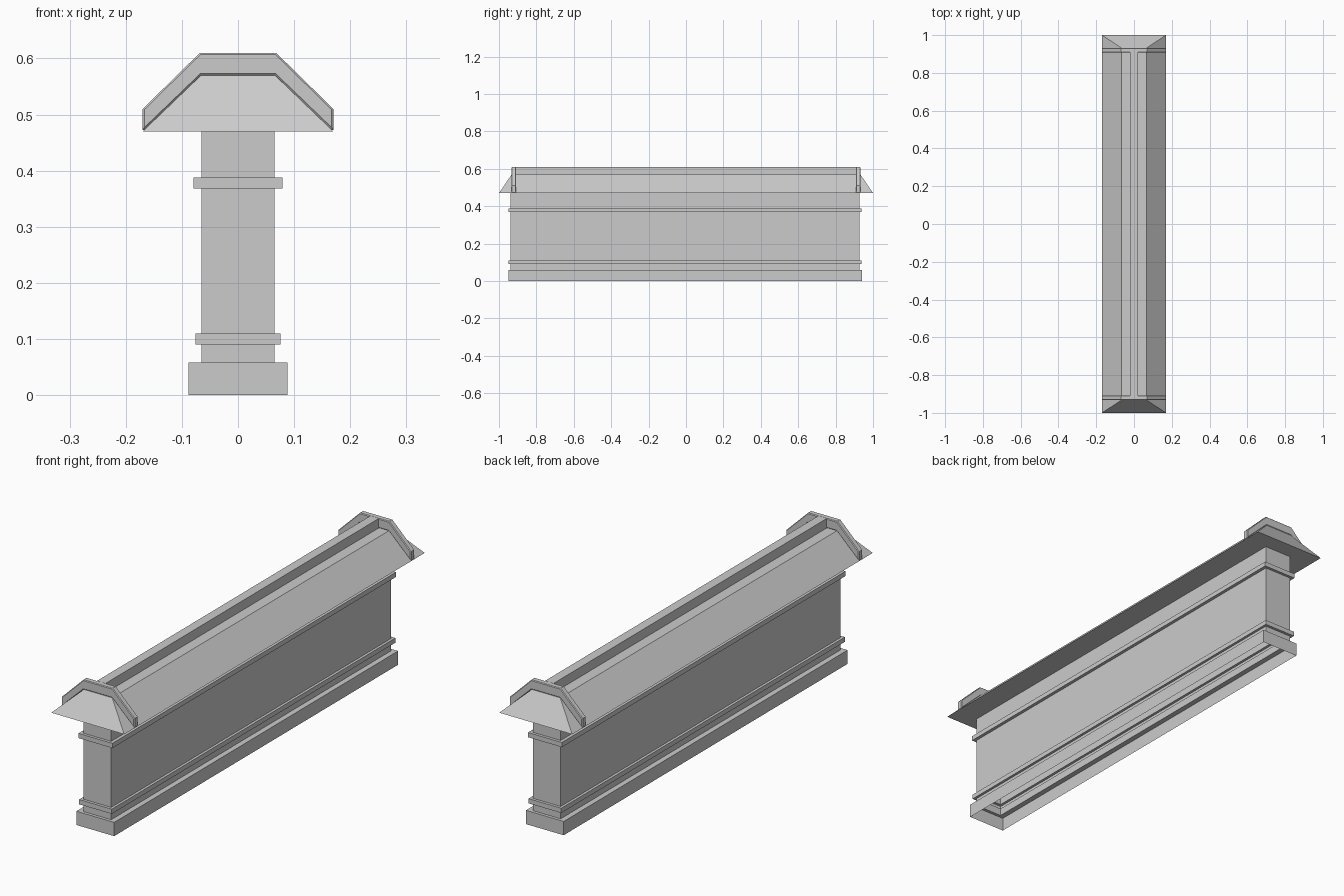
import bpy, bmesh

if "Cube" in bpy.data.objects:
    bpy.data.objects.remove(bpy.data.objects["Cube"])


def make_object(name, bm):
    bmesh.ops.recalc_face_normals(bm, faces=bm.faces[:])
    mesh = bpy.data.meshes.new(name)
    bm.to_mesh(mesh)
    bm.free()
    obj = bpy.data.objects.new(name, mesh)
    bpy.context.collection.objects.link(obj)
    return obj


def loft_rects(name, rings, yc=0.0, bottom=False, top=False):
    """Stack of rectangles (half x, half y, z) joined into a shell."""
    bm = bmesh.new()
    loops = [[bm.verts.new((sx * hx, yc + sy * hy, z))
              for sx, sy in ((-1, -1), (1, -1), (1, 1), (-1, 1))]
             for hx, hy, z in rings]
    for a, b in zip(loops, loops[1:]):
        for i in range(4):
            j = (i + 1) % 4
            bm.faces.new((a[i], a[j], b[j], b[i]))
    if bottom:
        bm.faces.new(loops[0])
    if top:
        bm.faces.new(loops[-1])
    return make_object(name, bm)


def extrude_y(name, profile, y0, y1):
    bm = bmesh.new()
    face = bm.faces.new([bm.verts.new((x, y0, z)) for x, z in profile])
    ext = bmesh.ops.extrude_face_region(bm, geom=[face])["geom"]
    verts = [g for g in ext if isinstance(g, bmesh.types.BMVert)]
    bmesh.ops.translate(bm, verts=verts, vec=(0, y1 - y0, 0))
    return make_object(name, bm)


# Wall: one hollow shell with plinth and two trim bands, open underneath
W, L = 0.065, 0.932
wall_rings = [(0.088, 0.945, 0.0), (0.088, 0.945, 0.058), (W, L, 0.058)]
for half_x, z0, z1 in ((0.076, 0.09, 0.11), (0.079, 0.368, 0.388)):
    wall_rings += [(W, L, z0), (half_x, 0.944, z0), (half_x, 0.944, z1), (W, L, z1)]
wall_rings.append((W, L, 0.47))
loft_rects("wall", wall_rings, yc=-0.005)

# Hipped roof
loft_rects("roof", [(0.17, 1.0, 0.47), (0.066, 0.932, 0.57)], bottom=True, top=True)

# Raised ridge along the top
extrude_y("ridge", [(-0.02, 0.568), (0.02, 0.568), (0.02, 0.61), (-0.02, 0.61)], -0.91, 0.91)

# Raised bands over the roof at each end
half = [(0.17, 0.47), (0.17, 0.51), (0.068, 0.61)]
inner = [(-0.066, 0.57), (0.066, 0.57)]
band = half + [(-x, z) for x, z in reversed(half)] + inner
for name, s in (("front_roof_band", -1), ("back_roof_band", 1)):
    obj = extrude_y(name, band, s * 0.908, s * 0.933)
    bev = obj.modifiers.new("soft_edges", "BEVEL")
    bev.width = 0.003
    bev.segments = 1
    bev.limit_method = 'ANGLE'
    bev.angle_limit = 1.2
